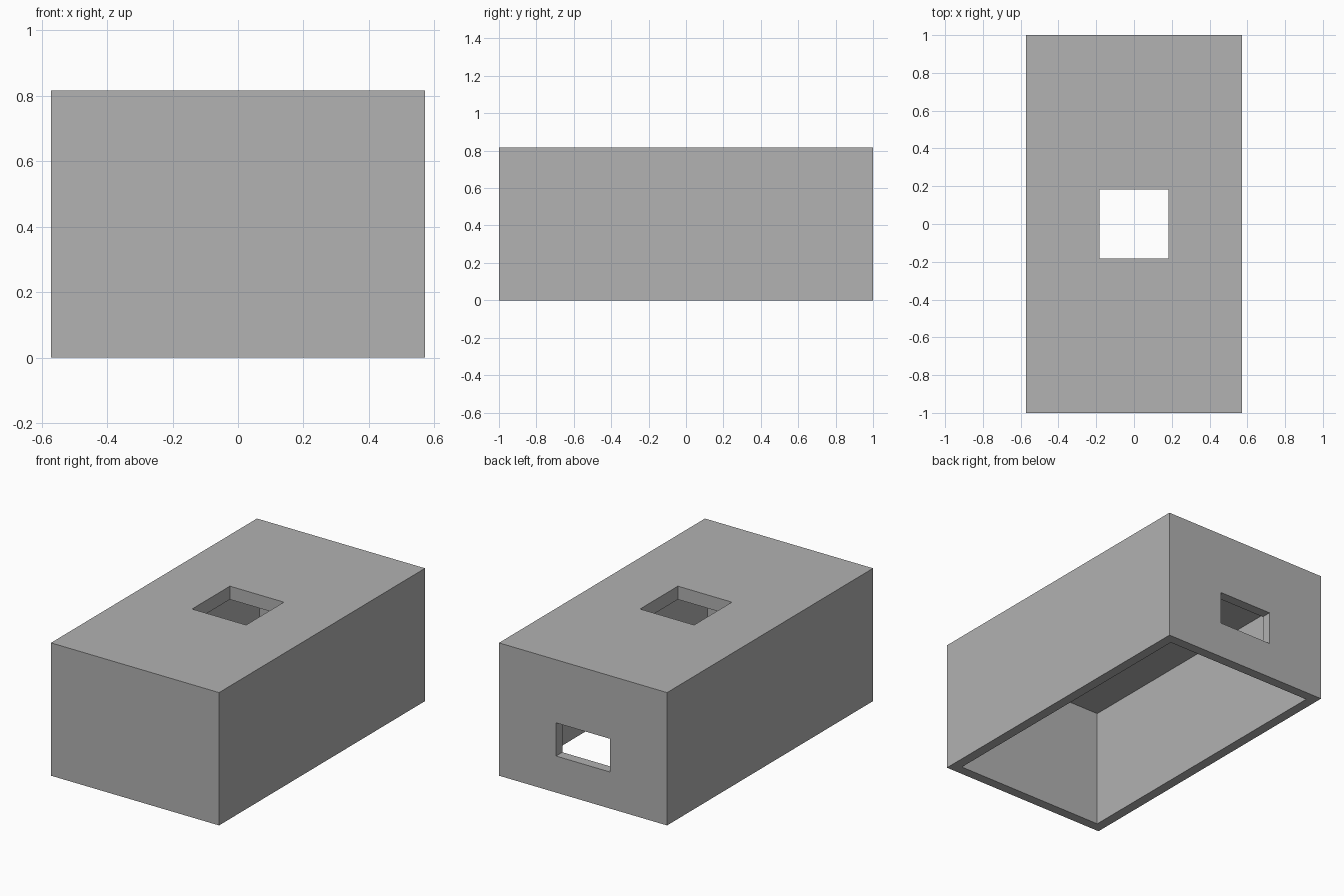
import bpy
import bmesh

if "Cube" in bpy.data.objects:
    bpy.data.objects.remove(bpy.data.objects["Cube"], do_unlink=True)

U = 1 / 49                     # design unit: the case is 98 units long
HALF_X, HALF_Y, HEIGHT = 28, 49, 40
WALL, ROOF = 3, 4              # wall and roof thickness
PORT = 9                       # half width of both openings
PORT_LOW, PORT_HIGH = 11, 21   # height range of the rear opening


def box(name, low, high):
    """Axis-aligned box between two corners, given in design units."""
    bm = bmesh.new()
    bmesh.ops.create_cube(bm, size=1)
    for v in bm.verts:
        v.co = [(a if c < 0 else b) * U for c, a, b in zip(v.co, low, high)]
    mesh = bpy.data.meshes.new(name)
    bm.to_mesh(mesh)
    bm.free()
    obj = bpy.data.objects.new(name, mesh)
    bpy.context.collection.objects.link(obj)
    return obj


# Plain grey plastic
grey = bpy.data.materials.new("plain_grey")
grey.use_nodes = True
grey.diffuse_color = (0.445, 0.445, 0.445, 1)
grey.node_tree.nodes["Principled BSDF"].inputs["Base Color"].default_value = grey.diffuse_color

# Outer block
case = box("case_shell", (-HALF_X, -HALF_Y, 0), (HALF_X, HALF_Y, HEIGHT))
case.data.materials.append(grey)

# Hollow open at the bottom, square roof opening, rear wall opening
cutters = [
    box("hollow_cutter", (WALL - HALF_X, WALL - HALF_Y, -5),
        (HALF_X - WALL, HALF_Y - WALL, HEIGHT - ROOF)),
    box("roof_opening_cutter", (-PORT, -PORT, HEIGHT - 2 * ROOF), (PORT, PORT, HEIGHT + 5)),
    box("rear_opening_cutter", (-PORT, HALF_Y - 2 * WALL, PORT_LOW),
        (PORT, HALF_Y + 5, PORT_HIGH)),
]
for cutter in cutters:
    cutter.data.materials.append(grey)
    cutter.hide_render = True
    cutter.hide_set(True)
    cut = case.modifiers.new(cutter.name, "BOOLEAN")
    cut.operation = "DIFFERENCE"
    cut.solver = "EXACT"
    cut.object = cutter
